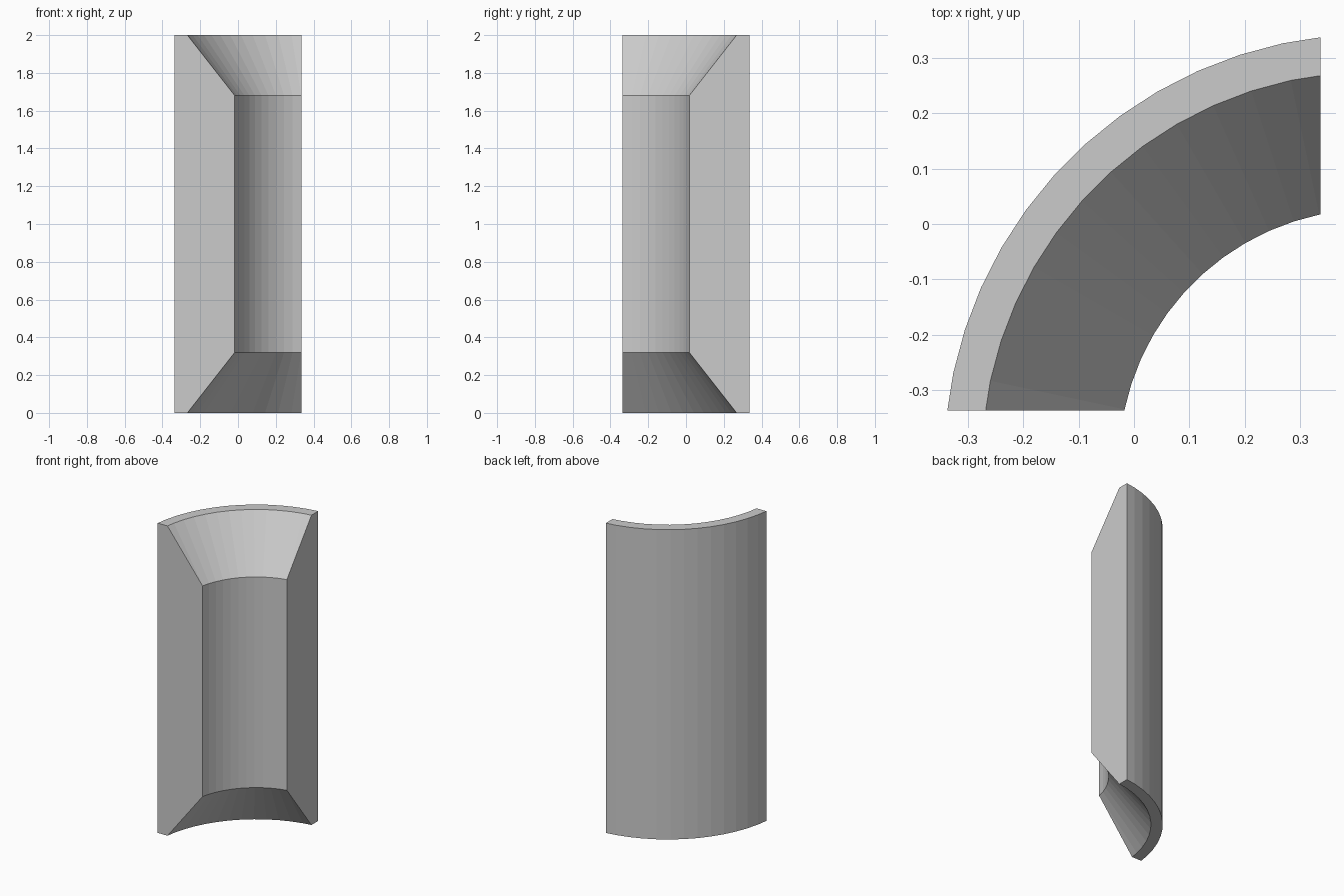
import bpy, bmesh, math

if "Cube" in bpy.data.objects:
    bpy.data.objects.remove(bpy.data.objects["Cube"])

HALF = 0.337           # half width of the square footprint
CX, CY = 0.43, -0.43   # axis of the curved wall
STEP = 6               # degrees per facet

# Cross-section (radius, height): outer wall, thin rims, bevelled inner face
profile = [(0.7735, 0), (0.7735, 2), (0.705, 2),
           (0.457, 1.68), (0.457, 0.32), (0.705, 0)]

# Sweep the section around the axis
bm = bmesh.new()
rings = []
for deg in range(6, 85, STEP):
    a = math.radians(deg)
    rings.append([bm.verts.new((CX - r * math.cos(a), CY + r * math.sin(a), z))
                  for r, z in profile])
n = len(profile)
for r0, r1 in zip(rings, rings[1:]):
    for i in range(n):
        j = (i + 1) % n
        bm.faces.new((r0[i], r0[j], r1[j], r1[i]))
bm.faces.new(rings[0])
bm.faces.new(rings[-1])
bmesh.ops.recalc_face_normals(bm, faces=bm.faces)

# Trim both ends flat to the footprint and cap them
for co, no in (((0, -HALF, 0), (0, -1, 0)), ((HALF, 0, 0), (1, 0, 0))):
    res = bmesh.ops.bisect_plane(bm, geom=bm.verts[:] + bm.edges[:] + bm.faces[:],
                                 plane_co=co, plane_no=no, clear_outer=True)
    edges = [e for e in bm.edges if e.is_boundary]
    bmesh.ops.contextual_create(bm, geom=edges)
bmesh.ops.recalc_face_normals(bm, faces=bm.faces)

mesh = bpy.data.meshes.new("curved_panel")
bm.to_mesh(mesh)
bm.free()
panel = bpy.data.objects.new("curved_panel", mesh)
bpy.context.collection.objects.link(panel)

grey = bpy.data.materials.new("light_grey")
grey.diffuse_color = (0.6, 0.6, 0.6, 1)
grey.use_nodes = True
grey.node_tree.nodes["Principled BSDF"].inputs["Base Color"].default_value = grey.diffuse_color
mesh.materials.append(grey)
